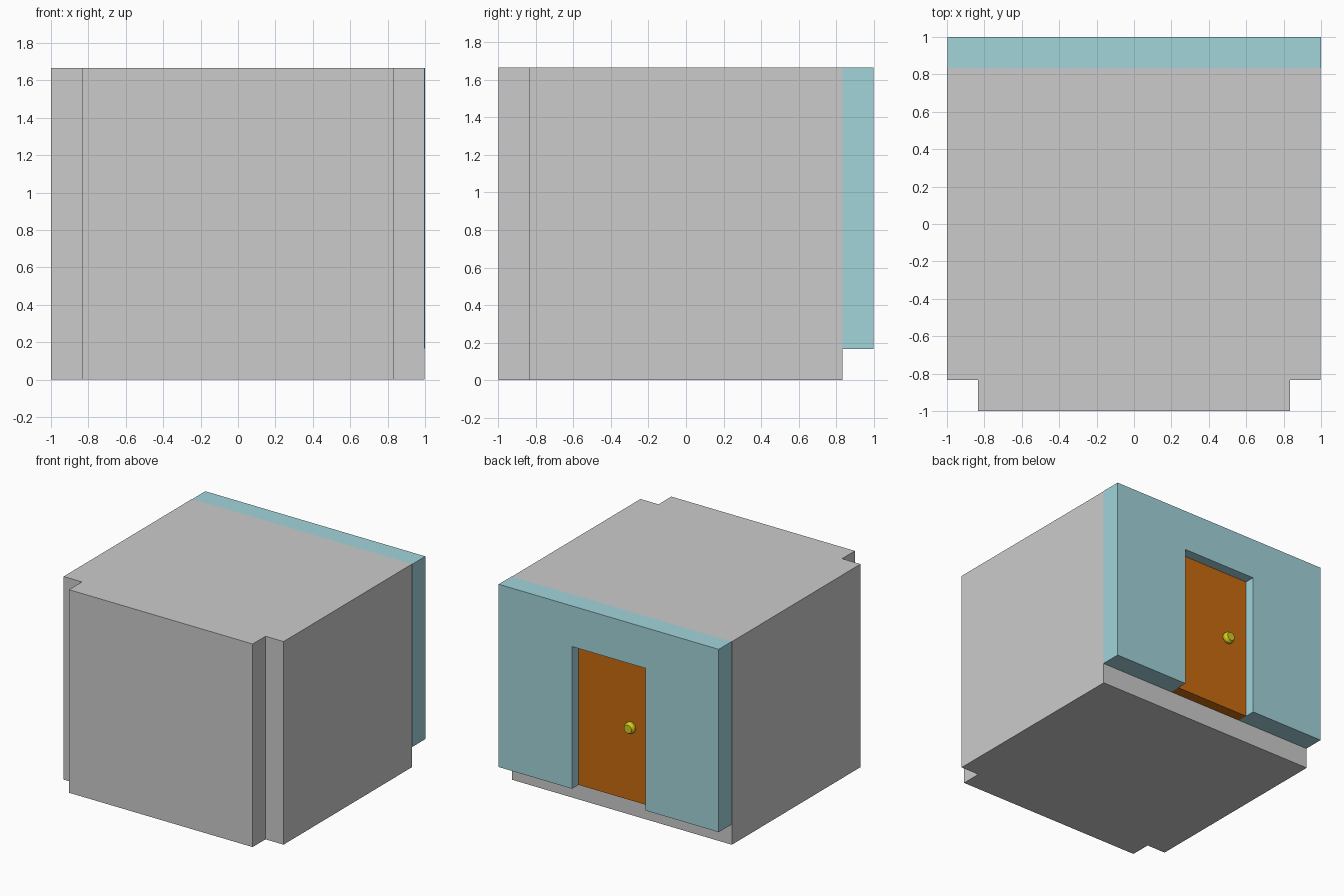
import bpy, bmesh
from math import cos, sin, tau
from mathutils import Vector

if "Cube" in bpy.data.objects:
    bpy.data.objects.remove(bpy.data.objects["Cube"])

T = 1 / 6          # wall thickness
H = 10 * T         # room height
E = 1 - T          # inner wall plane


def material(name, rgb):
    m = bpy.data.materials.new(name)
    m.diffuse_color = (*rgb, 1)
    m.use_nodes = True
    m.node_tree.nodes["Principled BSDF"].inputs["Base Color"].default_value = m.diffuse_color
    return m


def finish(name, bm, mat=None):
    bmesh.ops.recalc_face_normals(bm, faces=bm.faces)
    me = bpy.data.meshes.new(name)
    bm.to_mesh(me)
    bm.free()
    ob = bpy.data.objects.new(name, me)
    bpy.context.collection.objects.link(ob)
    if mat:
        me.materials.append(mat)
    return ob


def prism(name, outline, direction, mat=None):
    """Extrude a flat outline of 3D points along a direction."""
    bm = bmesh.new()
    face = bm.faces.new([bm.verts.new(p) for p in outline])
    ext = bmesh.ops.extrude_face_region(bm, geom=[face], use_keep_orig=True)
    verts = [v for v in ext["geom"] if isinstance(v, bmesh.types.BMVert)]
    bmesh.ops.translate(bm, verts=verts, vec=Vector(direction))
    return finish(name, bm, mat)


def box(name, lo, hi, mat=None):
    (x0, y0, z0), (x1, y1, z1) = lo, hi
    return prism(name, [(x0, y0, z0), (x1, y0, z0), (x1, y1, z0), (x0, y1, z0)],
                 (0, 0, z1 - z0), mat)


blue = material("pale_blue", (0.36, 0.66, 0.71))
orange = material("door_orange", (0.58, 0.147, 0.005))
brass = material("brass", (0.64, 0.60, 0.015))

# Room shell: stepped plan, hollowed out and open towards the back wall
R = 0.997
plan = [(-1, E), (-1, -E), (-E, -E), (-E, -1), (E, -1), (E, -E), (R, -E), (R, E)]
shell = prism("room_shell", [(x, y, 0) for x, y in plan], (0, 0, H))
hollow = box("room_hollow_cutter", (-E, -E, T), (E, 1, H - T))
hollow.hide_render = True
hollow.hide_set(True)
cut = shell.modifiers.new("hollow", "BOOLEAN")
cut.operation = "DIFFERENCE"
cut.solver = "EXACT"
cut.object = hollow

# Back wall with doorway open at the bottom
d, top = 2 * T, 8 * T
arch = [(-R, T), (-d, T), (-d, top), (d, top), (d, T), (1, T), (1, H), (-R, H)]
prism("back_wall", [(x, E, z) for x, z in arch], (0, T, 0), blue)

# Door, recessed half the wall thickness
box("door", (-d, E, T), (d, E + T / 2, top), orange)

# Door knob, turned about the y axis
bm = bmesh.new()
n = 24
profile = [(0.032, 0.91), (0.046, 0.925), (0.046, 0.945), (0.034, 0.965)]
rings = [[bm.verts.new((-0.146 + r * cos(tau * i / n), y, 0.77 + r * sin(tau * i / n)))
          for i in range(n)] for r, y in profile]
for a, b in zip(rings, rings[1:]):
    for i in range(n):
        j = (i + 1) % n
        bm.faces.new((a[i], a[j], b[j], b[i]))
bm.faces.new(rings[0])
bm.faces.new(rings[-1])
finish("door_knob", bm, brass)
